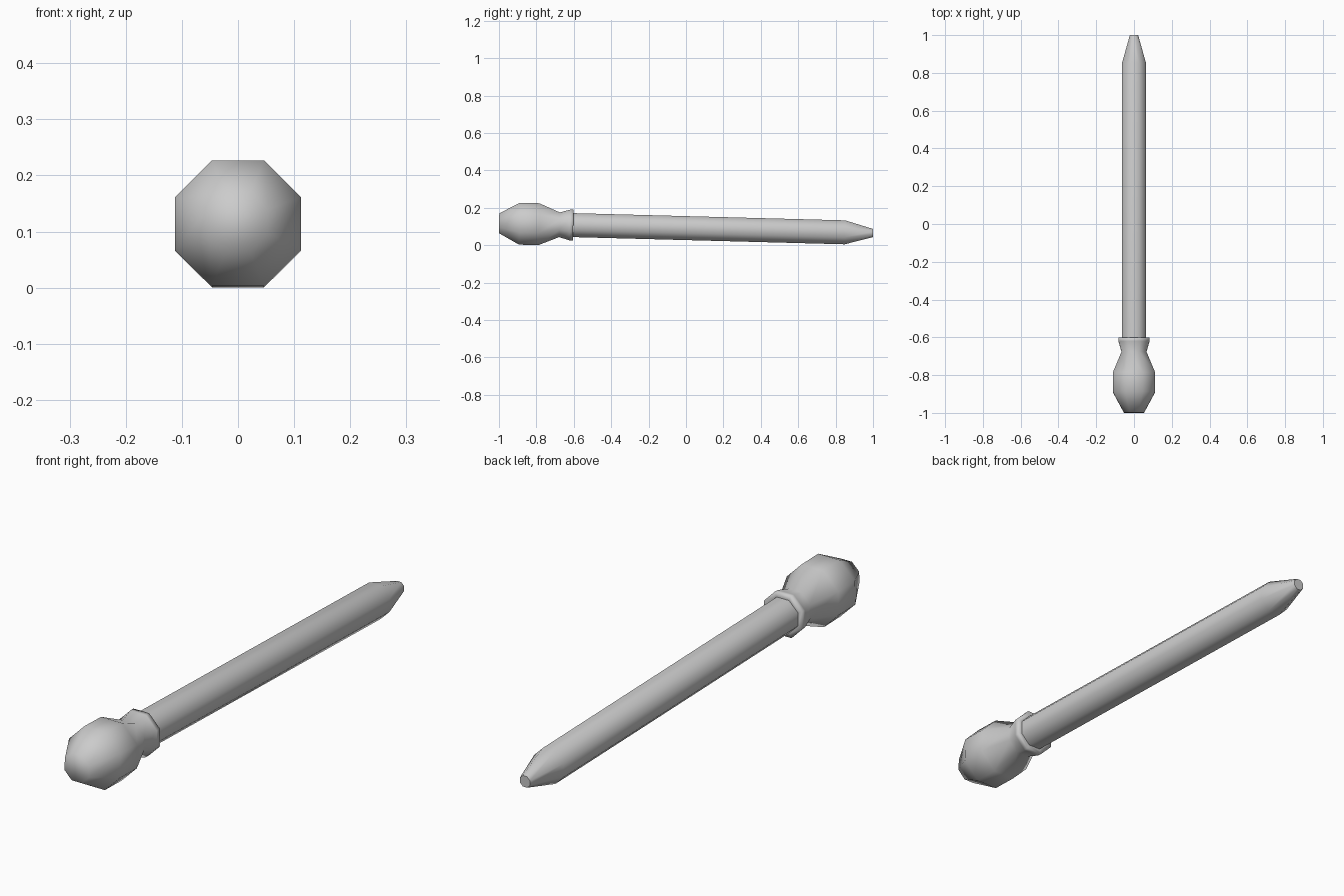
import bpy, bmesh, math

cube = bpy.data.objects.get("Cube")
if cube:
    bpy.data.objects.remove(cube, do_unlink=True)

SIDES = 8
TILT = -0.0265
AXIS_HEIGHT = 0.0915

grey = bpy.data.materials.new("plain grey")
grey.use_nodes = True
colour = (0.6, 0.6, 0.6, 1)
grey.diffuse_color = colour
grey.node_tree.nodes["Principled BSDF"].inputs["Base Color"].default_value = colour


def turned_part(name, profile, smooth_angle):
    """Octagonal turning along y from (y, half width across flats) pairs."""
    bm = bmesh.new()
    rings = []
    for y, half in profile:
        r = half / math.cos(math.pi / SIDES)
        angles = [2 * math.pi * (i + 0.5) / SIDES for i in range(SIDES)]
        rings.append([bm.verts.new((r * math.cos(a), y, r * math.sin(a))) for a in angles])
    for a, b in zip(rings, rings[1:]):
        for i in range(SIDES):
            j = (i + 1) % SIDES
            bm.faces.new((a[i], a[j], b[j], b[i]))
    bm.faces.new(rings[0])
    bm.faces.new(rings[-1])
    bmesh.ops.recalc_face_normals(bm, faces=bm.faces)
    mesh = bpy.data.meshes.new(name)
    bm.to_mesh(mesh)
    bm.free()
    mesh.materials.append(grey)
    obj = bpy.data.objects.new(name, mesh)
    bpy.context.collection.objects.link(obj)
    obj.location.z = AXIS_HEIGHT
    obj.rotation_euler.x = TILT
    bpy.ops.object.select_all(action="DESELECT")
    obj.select_set(True)
    bpy.context.view_layer.objects.active = obj
    bpy.ops.object.shade_smooth_by_angle(angle=math.radians(smooth_angle))
    return obj


# Bulbous head, pinched neck and flared collar
turned_part("head", [(-1.0, 0.053), (-0.89, 0.112), (-0.787, 0.112),
                     (-0.677, 0.066), (-0.622, 0.082), (-0.603, 0.083),
                     (-0.603, 0.064)], 100)

# Straight shaft with a blunt tapered tip
turned_part("shaft", [(-0.66, 0.064), (0.85, 0.064), (1.0, 0.022)], 70)
